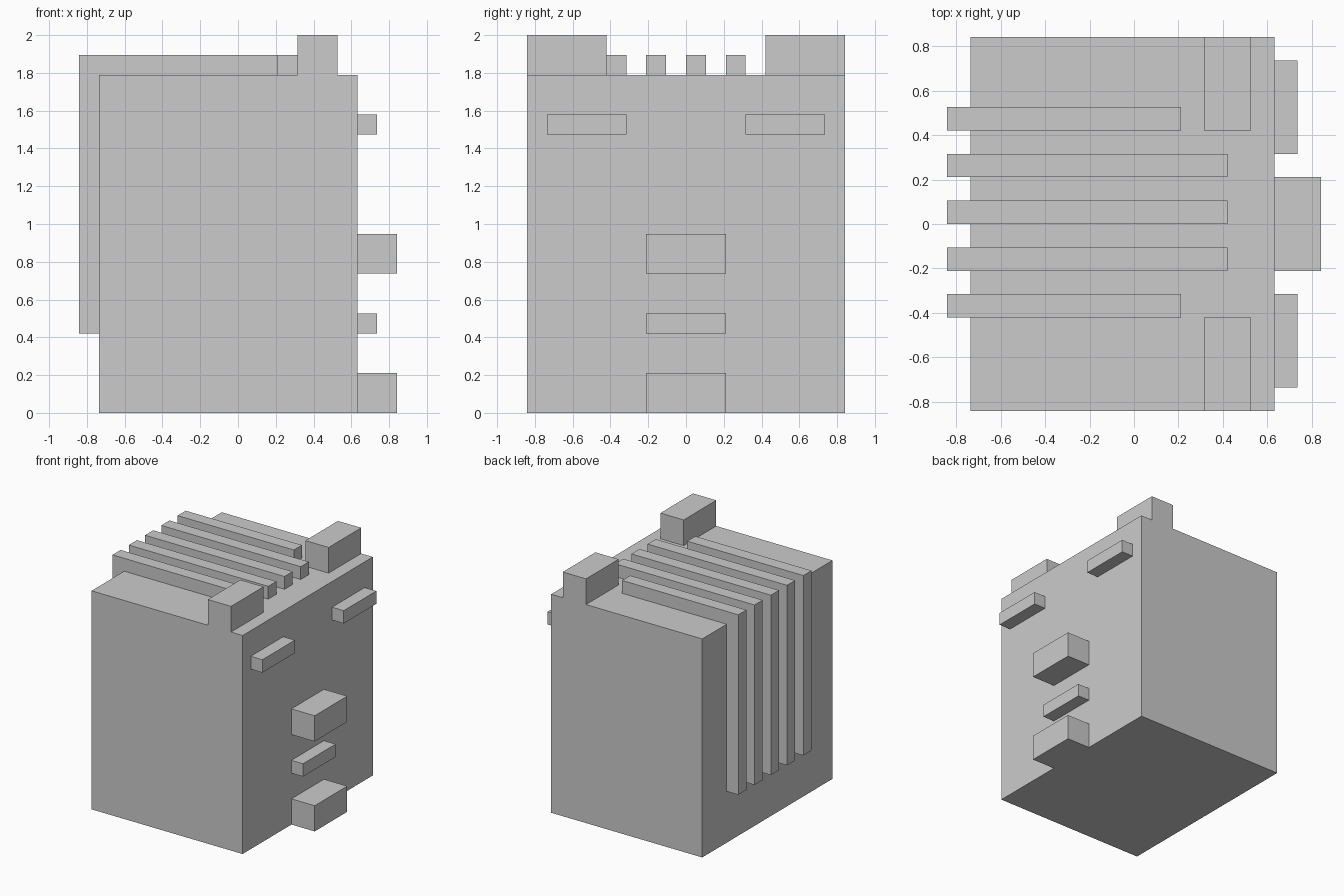
import bpy
import bmesh

if "Cube" in bpy.data.objects:
    bpy.data.objects.remove(bpy.data.objects["Cube"])

U = 2 / 19  # one block unit


def prism(name, profile, y0, y1):
    """Extrude a closed (x, z) profile from y0 to y1, all in block units."""
    bm = bmesh.new()
    face = bm.faces.new([bm.verts.new((x * U, y0 * U, z * U)) for x, z in profile])
    ext = bmesh.ops.extrude_face_region(bm, geom=[face])
    verts = [v for v in ext["geom"] if isinstance(v, bmesh.types.BMVert)]
    bmesh.ops.translate(bm, verts=verts, vec=(0, (y1 - y0) * U, 0))
    bmesh.ops.recalc_face_normals(bm, faces=bm.faces)
    mesh = bpy.data.meshes.new(name)
    bm.to_mesh(mesh)
    bm.free()
    obj = bpy.data.objects.new(name, mesh)
    bpy.context.collection.objects.link(obj)
    return obj


def block(name, x0, x1, y0, y1, z0, z1):
    return prism(name, [(x0, z0), (x1, z0), (x1, z1), (x0, z1)], y0, y1)


def mirrored_block(name, *bounds):
    mod = block(name, *bounds).modifiers.new("mirror", "MIRROR")
    mod.use_axis = (False, True, False)


# Main body
block("body", -7, 6, -8, 8, 0, 17)

# Paired ears and eyes
mirrored_block("ears", 3, 5, 4, 8, 17, 19)
mirrored_block("eyes", 6, 7, 3, 7, 14, 15)

# Features down the middle of the face
block("nose", 6, 8, -2, 2, 7, 9)
block("mouth", 6, 7, -2, 2, 4, 5)
block("foot", 6, 8, -2, 2, 0, 2)

# Raised stripes running over the top and down the back
for i, (y, end) in enumerate([(-4, 2), (-2, 4), (0, 4), (2, 4), (4, 2)]):
    prism(f"stripe_{i + 1}",
          [(-8, 4), (-7, 4), (-7, 17), (end, 17), (end, 18), (-8, 18)], y, y + 1)
